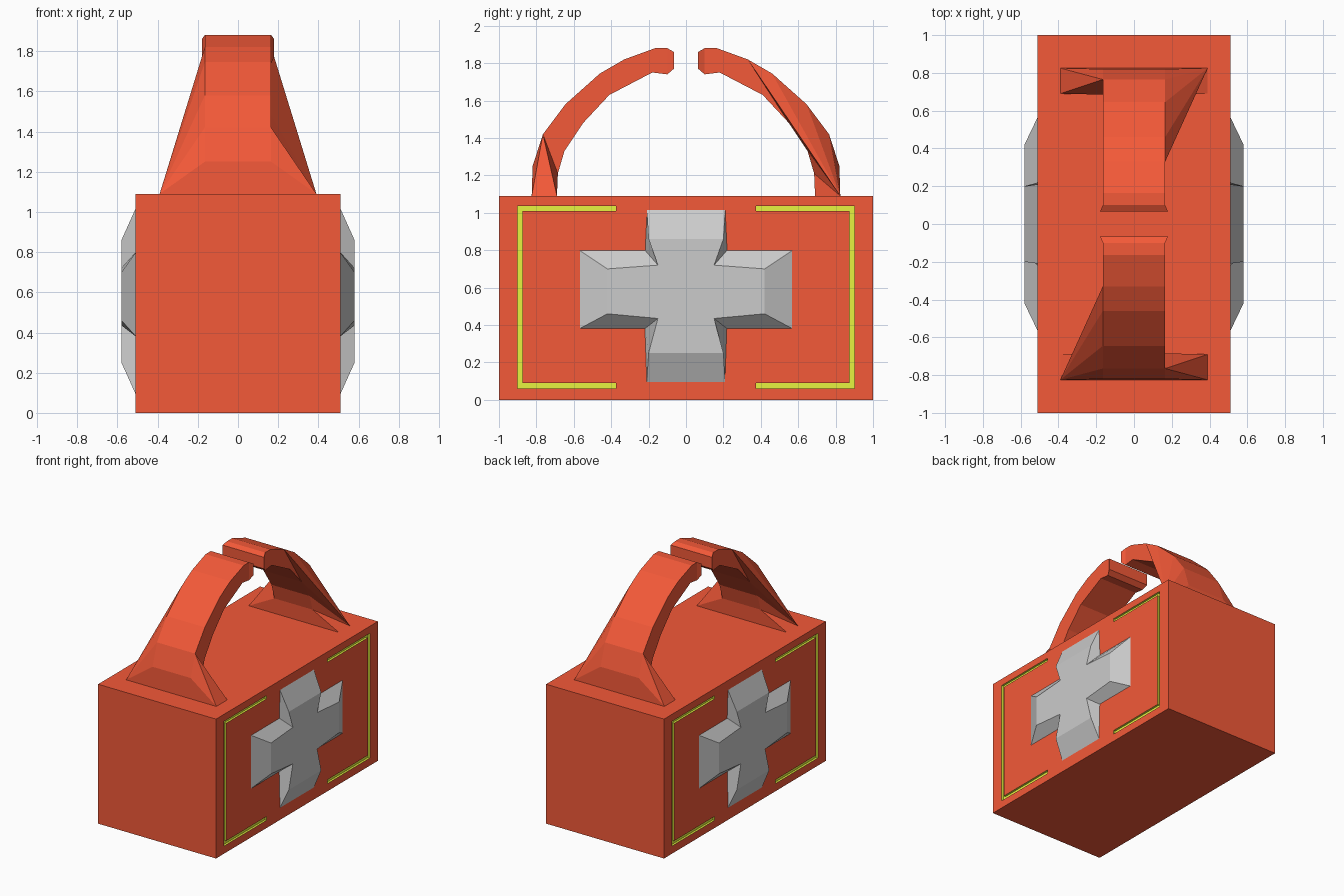
import bpy, bmesh

if "Cube" in bpy.data.objects:
    bpy.data.objects.remove(bpy.data.objects["Cube"])


def material(name, rgb):
    m = bpy.data.materials.new(name)
    m.diffuse_color = (*rgb, 1)
    m.use_nodes = True
    m.node_tree.nodes["Principled BSDF"].inputs["Base Color"].default_value = m.diffuse_color
    return m


red = material("red", (0.9, 0.1, 0.04))
yellow = material("yellow", (0.8, 0.9, 0.05))


def make(name, verts, faces, mats=(), index=0):
    me = bpy.data.meshes.new(name)
    bm = bmesh.new()
    vs = [bm.verts.new(v) for v in verts]
    for f in faces:
        bm.faces.new([vs[i] for i in f]).material_index = index
    bmesh.ops.recalc_face_normals(bm, faces=bm.faces)
    bm.to_mesh(me)
    bm.free()
    for m in mats:
        me.materials.append(m)
    ob = bpy.data.objects.new(name, me)
    bpy.context.collection.objects.link(ob)
    return ob


def bridge(n):
    # two end caps and the quads between two loops of n points
    return ([list(range(n)), list(range(n, 2 * n))] +
            [[i, (i + 1) % n, (i + 1) % n + n, i + n] for i in range(n)])


# case body
bpy.ops.mesh.primitive_cube_add(size=1, location=(0, 0, 0.545))
case = bpy.context.object
case.name = "case_body"
case.scale = (1.02, 2, 1.09)
bpy.ops.object.transform_apply(location=True, scale=True)
case.data.materials.append(red)
case.data.materials.append(yellow)

# yellow bracket grooves, cut into both broad sides
bracket = [(0.375, 0.06), (0.90, 0.06), (0.90, 1.035), (0.375, 1.035),
           (0.375, 1.01), (0.875, 1.01), (0.875, 0.09), (0.375, 0.09)]
verts, faces = [], []
for sx in (1, -1):
    for sy in (1, -1):
        k = len(verts)
        verts += [(sx * x, sy * y, z) for x in (0.494, 0.55) for y, z in bracket]
        faces += [[k + i for i in f] for f in bridge(8)]
cutter = make("groove_cutter", verts, faces, (red, yellow), 1)
cutter.hide_render = True
cutter.hide_viewport = True
cut = case.modifiers.new("grooves", "BOOLEAN")
cut.operation = "DIFFERENCE"
cut.solver = "EXACT"
cut.object = cutter


# bevelled crosses
def cross_loop(arm, corner_up, corner_low, tip_up, tip_low):
    right = [tip_low, corner_low, (arm[0], arm[1]), (arm[0], arm[2]), corner_up, tip_up]
    return right + [(-y, z) for y, z in reversed(right)]


base = cross_loop((0.57, 0.38, 0.80), (0.22, 0.80), (0.22, 0.38), (0.21, 1.02), (0.21, 0.09))
top = cross_loop((0.42, 0.46, 0.70), (0.15, 0.72), (0.15, 0.435), (0.20, 0.86), (0.20, 0.25))
for name, s in (("right_cross", 1), ("left_cross", -1)):
    make(name, [(s * 0.508, y, z) for y, z in base] + [(s * 0.58, y, z) for y, z in top],
         bridge(12))

# handle halves: (half width, y, z) from outer foot over the tip to inner foot
profile = [(0.39, 0.825, 1.09), (0.165, 0.82, 1.25), (0.165, 0.765, 1.42),
           (0.165, 0.645, 1.58), (0.165, 0.46, 1.745), (0.165, 0.33, 1.82),
           (0.165, 0.165, 1.88), (0.165, 0.10, 1.88), (0.18, 0.065, 1.86),
           (0.18, 0.065, 1.77), (0.165, 0.10, 1.74), (0.165, 0.18, 1.75),
           (0.165, 0.41, 1.63), (0.165, 0.55, 1.48), (0.165, 0.65, 1.33),
           (0.165, 0.685, 1.21), (0.39, 0.69, 1.09)]
n = len(profile)
# one flank has a tall web rising from the foot, the other a short one
tall = [[0, i, i + 1] for i in range(1, 5)] + [[0, 5, 13]]
tall += [[0, i, i + 1] for i in range(13, 16)] + [[5, 6, 12, 13], [6, 7, 10, 11, 12], [7, 8, 9, 10]]
short = [[0, 1, 2], [0, 2, 16], [16, 2, 15], [2, 3, 14, 15], [3, 4, 13, 14],
         [4, 5, 12, 13], [5, 6, 11, 12], [6, 7, 10, 11], [7, 8, 9, 10]]
faces = tall + [[i + n for i in f] for f in short] + bridge(n)[2:]
for name, s in (("back_handle", 1), ("front_handle", -1)):
    make(name, [(s * x, s * y, z) for x, y, z in profile] +
         [(-s * x, s * y, z) for x, y, z in profile], faces, (red,))
